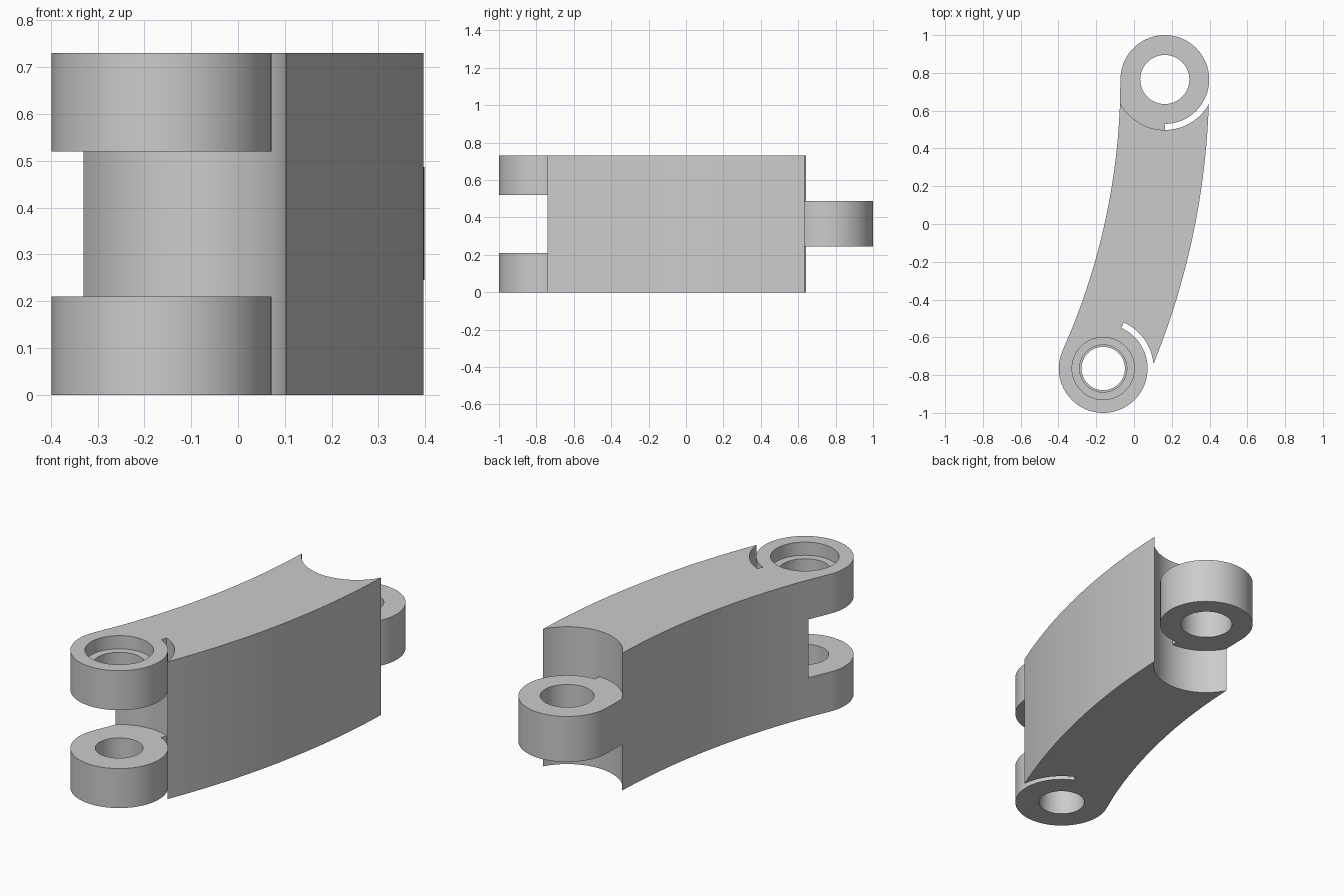
import bpy, bmesh, math
from mathutils import Vector
from mathutils.geometry import tessellate_polygon

cube = bpy.data.objects.get("Cube")
if cube:
    bpy.data.objects.remove(cube, do_unlink=True)

HALF, CLEAR = 0.235, 0.267            # lug radius, clearance radius
REAR = Vector((0.163, 0.765))
FRONT = -REAR
CHORD = REAR - FRONT
BEND = CHORD.length_squared / (2 * CHORD.x)   # centre line radius
PIVOT = REAR - Vector((BEND, 0))
LEVELS = [0, 0.21, 0.245, 0.487, 0.52, 0.73]
LEDGE = 0.66
QUARTER = math.pi / 2

mesh = bpy.data.meshes.new("curved_chain_link")
bm = bmesh.new()
cache = {}


def vert(p, z):
    key = (round(p.x, 5), round(p.y, 5), round(z, 5))
    if key not in cache:
        cache[key] = bm.verts.new(key)
    return cache[key]


def wall(loop, *heights):
    """Side walls; a wall shared by two parts is dropped."""
    for low, high in zip(heights, heights[1:]):
        for a, b in zip(loop, loop[1:] + loop[:1]):
            quad = [vert(a, low), vert(b, low), vert(b, high), vert(a, high)]
            shared = bm.faces.get(quad)
            if shared:
                bm.faces.remove(shared)
            else:
                bm.faces.new(quad)


def cap(loops, z):
    """Flat face, with any inner loops left open."""
    flat = [p for loop in loops for p in loop]
    for tri in tessellate_polygon([[p.to_3d() for p in l] for l in loops]):
        bm.faces.new([vert(flat[i], z) for i in tri])


def arc(centre, radius, start, end, steps, n=Vector((1, 0)), t=Vector((0, 1))):
    result = []
    for i in range(steps + 1):
        a = start + (end - start) * i / steps
        result.append(centre + radius * (math.cos(a) * n + math.sin(a) * t))
    return result


def tip_angle(side):
    """Where the clearance circle meets a side of the body."""
    edge = BEND + side * HALF
    c = (BEND ** 2 + CLEAR ** 2 - edge ** 2) / (2 * BEND * CLEAR)
    return math.pi - math.acos(c)


def end_frame(centre, toward):
    n = (centre - PIVOT).normalized()
    return centre, n, toward * Vector((-n.y, n.x))


def hollow(centre, n, t):
    """Concave end of the body: left tip to middle, middle to right tip."""
    left = arc(centre, CLEAR, tip_angle(-1), QUARTER, 16, n, t)
    right = arc(centre, CLEAR, QUARTER, tip_angle(1), 16, n, t)
    return left, right


def lug(centre, n, t):
    """Round eye joined to the body on its left, slit on its right."""
    eye = arc(centre, HALF, QUARTER, -math.pi, 54, n, t)
    return eye + hollow(centre, n, t)[0]


def circle(centre, radius):
    return arc(centre, radius, 0, 2 * math.pi, 64)[:-1]


def side(a, b, radius):
    """Long curved flank from a to b, without its end points."""
    start, end = [math.atan2(*(p - PIVOT).yx) for p in (a, b)]
    return arc(PIVOT, radius, start, end, 32)[1:-1]


rear, front = end_frame(REAR, -1), end_frame(FRONT, 1)

# Curved body
rl, rr = hollow(*rear)
fl, fr = hollow(*front)
body = (side(rl[0], fl[0], BEND - HALF) + fl + fr[1:]
        + side(fr[-1], rr[-1], BEND + HALF) + rr[::-1] + rl[-2::-1])
wall(body, *LEVELS)
cap([body], LEVELS[0])
cap([body], LEVELS[-1])

# Single rear lug and plain lower front lug
for frame, bore, low, high in ((rear, 0.13, LEVELS[2], LEVELS[3]),
                               (front, 0.115, LEVELS[0], LEVELS[1])):
    outline, hole = lug(*frame), circle(frame[0], bore)
    wall(outline, low, high)
    wall(hole, low, high)
    cap([outline, hole], low)
    cap([outline, hole], high)

# Upper front lug with a stepped bore
outline = lug(*front)
hole, recess = circle(FRONT, 0.125), circle(FRONT, 0.165)
wall(outline, LEVELS[4], LEVELS[5])
wall(hole, LEVELS[4], LEDGE)
wall(recess, LEDGE, LEVELS[5])
cap([outline, hole], LEVELS[4])
cap([recess, hole], LEDGE)
cap([outline, recess], LEVELS[5])

loose = [e for e in bm.edges if not e.link_faces]
bmesh.ops.delete(bm, geom=loose, context='EDGES')
bmesh.ops.recalc_face_normals(bm, faces=bm.faces[:])
bm.to_mesh(mesh)
bm.free()

# Plain grey finish
grey = bpy.data.materials.new("plain_grey")
grey.use_nodes = True
colour = (0.6, 0.6, 0.6, 1)
grey.diffuse_color = colour
grey.node_tree.nodes["Principled BSDF"].inputs["Base Color"].default_value = colour
mesh.materials.append(grey)

link = bpy.data.objects.new("curved_chain_link", mesh)
bpy.context.collection.objects.link(link)
bpy.ops.object.select_all(action='DESELECT')
link.select_set(True)
bpy.context.view_layer.objects.active = link
bpy.ops.object.shade_smooth_by_angle(angle=math.radians(25))
